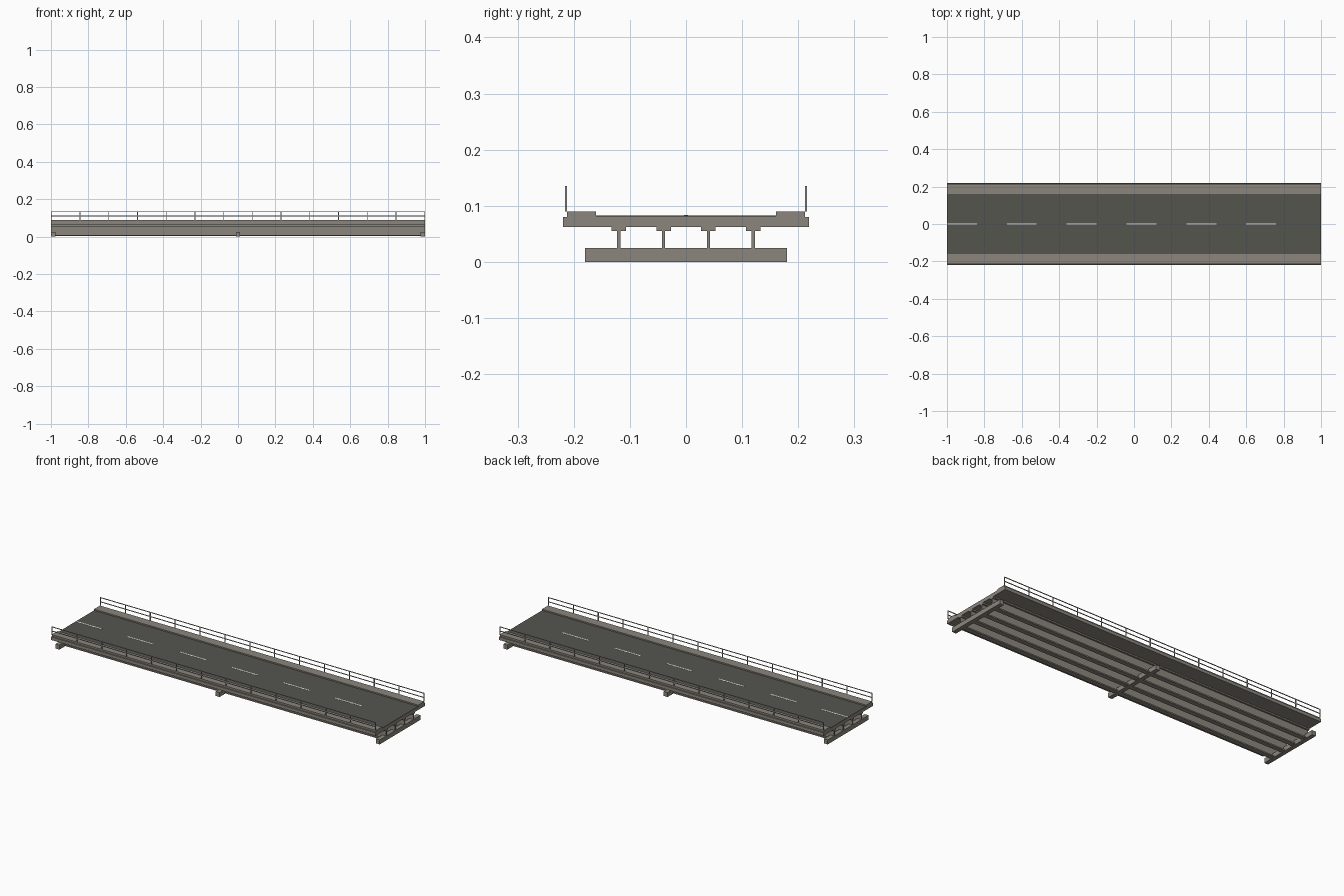
import bpy, bmesh

if "Cube" in bpy.data.objects:
    bpy.data.objects.remove(bpy.data.objects["Cube"])


def material(name, rgb):
    m = bpy.data.materials.new(name)
    m.diffuse_color = (*rgb, 1)
    m.use_nodes = True
    m.node_tree.nodes["Principled BSDF"].inputs["Base Color"].default_value = m.diffuse_color
    return m


CONCRETE = material("concrete", (0.26, 0.24, 0.205))
ASPHALT = material("asphalt", (0.09, 0.09, 0.078))
PAINT = material("white_paint", (0.8, 0.8, 0.76))
STEEL = material("rail_steel", (0.36, 0.37, 0.35))


def make(name, bm, mat):
    bmesh.ops.recalc_face_normals(bm, faces=bm.faces)
    me = bpy.data.meshes.new(name)
    bm.to_mesh(me)
    bm.free()
    me.materials.append(mat)
    ob = bpy.data.objects.new(name, me)
    bpy.context.collection.objects.link(ob)
    return ob


def boxes(name, mat, extents):
    """Each extent is (x0, x1, y0, y1, z0, z1)."""
    bm = bmesh.new()
    for x0, x1, y0, y1, z0, z1 in extents:
        vs = bmesh.ops.create_cube(bm, size=1)["verts"]
        for v in vs:
            v.co = (x1 if v.co.x > 0 else x0,
                    y1 if v.co.y > 0 else y0,
                    z1 if v.co.z > 0 else z0)
    return make(name, bm, mat)


def extrude_x(name, mat, profile, y, x0=-1, x1=1):
    """Extrude a (y, z) profile along the bridge."""
    bm = bmesh.new()
    face = bm.faces.new([bm.verts.new((x0, y + py, pz)) for py, pz in profile])
    new = bmesh.ops.extrude_face_region(bm, geom=[face])["geom"]
    bmesh.ops.translate(bm, vec=(x1 - x0, 0, 0),
                        verts=[g for g in new if isinstance(g, bmesh.types.BMVert)])
    return make(name, bm, mat)


# deck slab, road surface and lane dashes
boxes("deck_slab", CONCRETE, [(-1, 1, -0.219, 0.219, 0.0625, 0.08)])
boxes("road_surface", ASPHALT, [(-1, 1, -0.16, 0.16, 0.08, 0.0825)])
boxes("lane_dashes", PAINT,
      [(-1 + 0.32 * i, -0.84 + 0.32 * i, -0.004, 0.004, 0.0825, 0.0832) for i in range(6)])

# I-section girders under the deck
half = [(0.013, 0.003), (0.013, 0.01), (0.003, 0.01),
        (0.003, 0.055), (0.013, 0.055), (0.013, 0.0625)]
section = half + [(-y, z) for y, z in reversed(half)]
for i in range(4):
    extrude_x(f"girder_{i + 1}", CONCRETE, section, -0.12 + 0.08 * i)

# cap beams at both ends and midspan
for label, x in (("left", -0.988), ("middle", 0), ("right", 0.988)):
    boxes(f"cap_beam_{label}", CONCRETE, [(x - 0.012, x + 0.012, -0.18, 0.18, 0, 0.025)])

# sidewalks and railings on both sides
for label, s in (("front", -1), ("back", 1)):
    y0, y1 = sorted((s * 0.16, s * 0.212))
    boxes(f"sidewalk_{label}", CONCRETE, [(-1, 1, y0, y1, 0.08, 0.0895)])
    y0, y1 = sorted((s * 0.2117, s * 0.2155))
    posts = []
    for i in range(14):
        x = -0.998 + 1.996 * i / 13
        posts.append((x - 0.002, x + 0.002, y0, y1, 0.0895, 0.1345))
    boxes(f"railing_posts_{label}", STEEL, posts)
    boxes(f"railing_bars_{label}", STEEL,
          [(-1, 1, y0, y1, z - 0.0016, z + 0.0016) for z in (0.1105, 0.134)])
